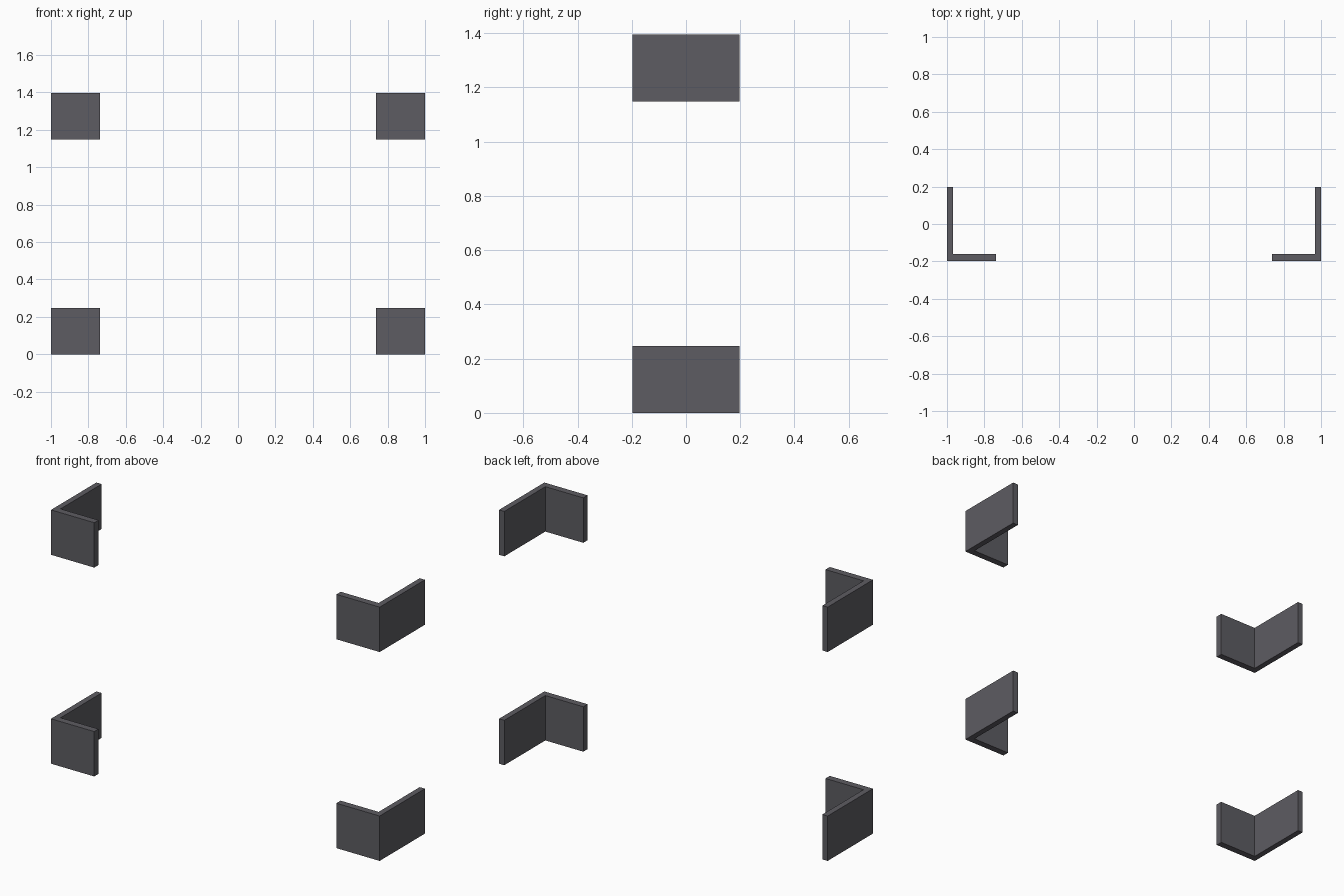
import bpy
import bmesh

cube = bpy.data.objects.get("Cube")
if cube:
    bpy.data.objects.remove(cube, do_unlink=True)

# Dark grey metal
metal = bpy.data.materials.new("dark_grey_metal")
metal.use_nodes = True
colour = (0.11, 0.107, 0.122, 1.0)
metal.diffuse_color = colour
metal.node_tree.nodes["Principled BSDF"].inputs["Base Color"].default_value = colour

OUTER_X, SIDE_X, INNER_X = 1.0, 0.968, 0.737
FRONT_Y, PLATE_Y, BACK_Y = -0.197, -0.16, 0.197
HEIGHT = 0.247

# L-shaped plan of one corner bracket
PLAN = [(OUTER_X, FRONT_Y), (OUTER_X, BACK_Y), (SIDE_X, BACK_Y),
        (SIDE_X, PLATE_Y), (INNER_X, PLATE_Y), (INNER_X, FRONT_Y)]


def corner_bracket(name, side, base_z):
    """Extrude the plan upward, mirrored to the given side."""
    bm = bmesh.new()
    base = bm.faces.new([bm.verts.new((side * x, y, base_z)) for x, y in PLAN])
    top = bmesh.ops.extrude_face_region(bm, geom=[base])["geom"]
    verts = [v for v in top if isinstance(v, bmesh.types.BMVert)]
    bmesh.ops.translate(bm, verts=verts, vec=(0, 0, HEIGHT))
    bmesh.ops.recalc_face_normals(bm, faces=bm.faces)
    mesh = bpy.data.meshes.new(name)
    bm.to_mesh(mesh)
    bm.free()
    mesh.materials.append(metal)
    bpy.context.collection.objects.link(bpy.data.objects.new(name, mesh))


# Four corners
for level, base_z in (("lower", 0.0), ("upper", 1.149)):
    for hand, side in (("left", 1), ("right", -1)):
        corner_bracket(f"{level}_{hand}_corner_bracket", side, base_z)
